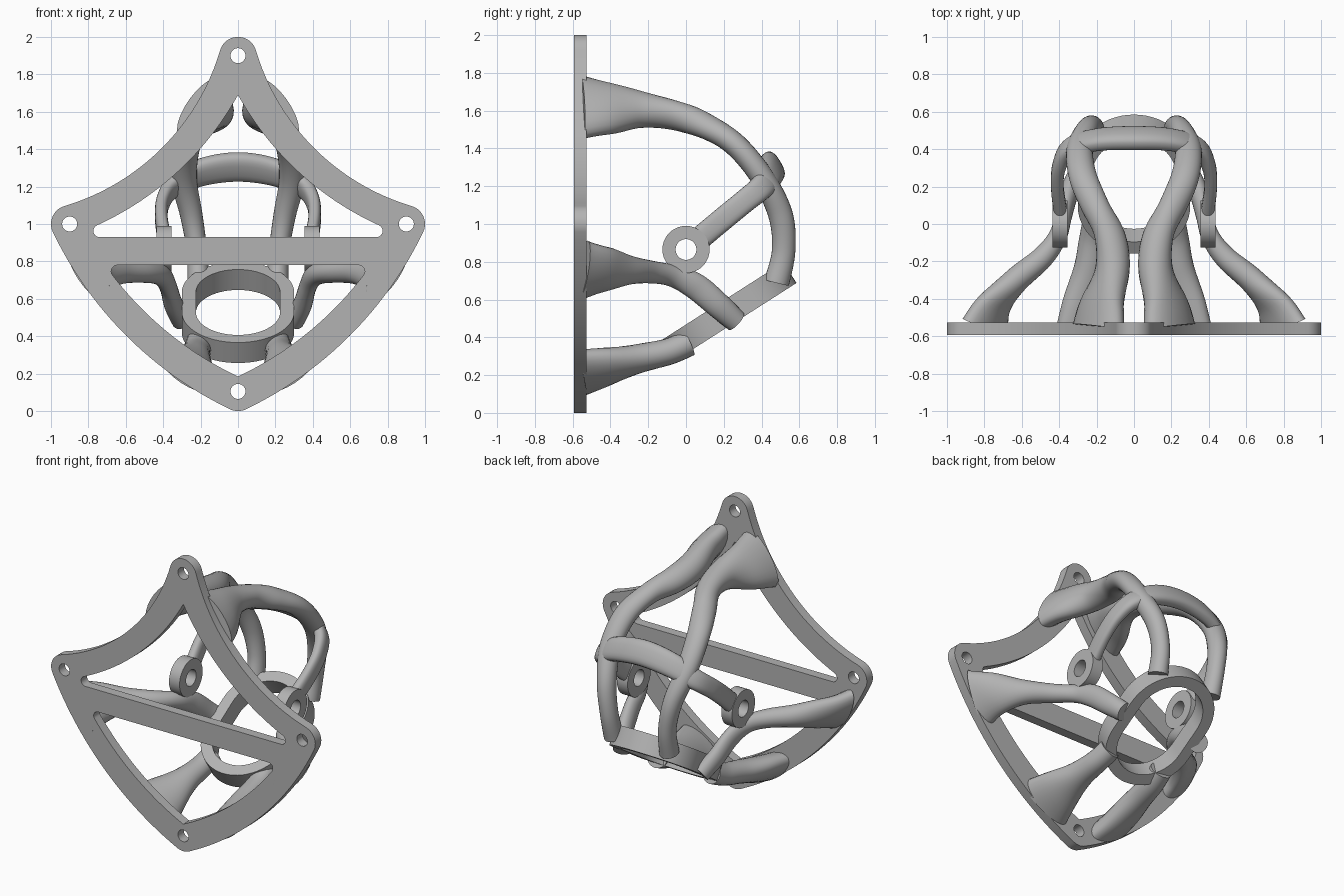
import bpy, bmesh, math
from mathutils import Vector

cube = bpy.data.objects.get("Cube")
if cube:
    bpy.data.objects.remove(cube)

grey = bpy.data.materials.new("plain_grey")
grey.use_nodes = True
GREY = (0.45, 0.45, 0.45, 1)
grey.diffuse_color = GREY
grey.node_tree.nodes["Principled BSDF"].inputs["Base Color"].default_value = GREY


def finish(obj, angle=35):
    """Colour the part and smooth it, keeping hard edges."""
    obj.data.materials.clear()
    obj.data.materials.append(grey)
    bpy.ops.object.select_all(action='DESELECT')
    obj.select_set(True)
    bpy.context.view_layer.objects.active = obj
    bpy.ops.object.shade_smooth_by_angle(angle=math.radians(angle))


def lobe(cx, cy, r, a0, a1, n=10):
    """Points on a circle between two angles in degrees."""
    angles = [math.radians(a0 + (a1 - a0) * i / n) for i in range(n + 1)]
    return [(cx + r * math.cos(a), cy + r * math.sin(a)) for a in angles]


def circle(cx, cy, r, n=40):
    return lobe(cx, cy, r, 0, 360, n)[:-1]


def arc(p, m, q, n=24):
    """Points strictly between p and q on the circle through p, m and q."""
    (ax, ay), (bx, by), (cx, cy) = p, m, q
    d = 2 * (ax * (by - cy) + bx * (cy - ay) + cx * (ay - by))
    sa, sb, sc = ax * ax + ay * ay, bx * bx + by * by, cx * cx + cy * cy
    ux = (sa * (by - cy) + sb * (cy - ay) + sc * (ay - by)) / d
    uy = (sa * (cx - bx) + sb * (ax - cx) + sc * (bx - ax)) / d
    a0 = math.atan2(ay - uy, ax - ux)
    sweep_angle = math.remainder(math.atan2(cy - uy, cx - ux) - a0, math.tau)
    r = math.hypot(ax - ux, ay - uy)
    steps = [a0 + sweep_angle * i / n for i in range(1, n)]
    return [(ux + r * math.cos(a), uy + r * math.sin(a)) for a in steps]


def mirrored(half):
    """Close a right-hand half outline with its left-hand twin."""
    return half + [(-x, y) for x, y in reversed(half) if abs(x) > 1e-4]


def slab(name, loops, depth, location, rotation):
    """Extrude a flat outline with holes."""
    curve = bpy.data.curves.new(name, 'CURVE')
    curve.dimensions = '2D'
    curve.fill_mode = 'BOTH'
    curve.extrude = depth / 2
    for pts in loops:
        spline = curve.splines.new('POLY')
        spline.points.add(len(pts) - 1)
        for point, (x, y) in zip(spline.points, pts):
            point.co = (x, y, 0, 1)
        spline.use_cyclic_u = True
    obj = bpy.data.objects.new(name, curve)
    bpy.context.collection.objects.link(obj)
    obj.location = location
    obj.rotation_euler = rotation
    bpy.ops.object.select_all(action='DESELECT')
    obj.select_set(True)
    bpy.context.view_layer.objects.active = obj
    bpy.ops.object.convert(target='MESH')
    obj = bpy.context.view_layer.objects.active
    bm = bmesh.new()
    bm.from_mesh(obj.data)
    bmesh.ops.remove_doubles(bm, verts=bm.verts, dist=1e-5)
    bmesh.ops.recalc_face_normals(bm, faces=bm.faces)
    bm.to_mesh(obj.data)
    bm.free()
    finish(obj)


def spline(a, b, c, d, t):
    return 0.5 * (2 * b + (c - a) * t + (2 * a - 5 * b + 4 * c - d) * t ** 2
                  + (3 * b - a - 3 * c + d) * t ** 3)


def strut(name, keys, mirror=True, power=1.0, sides=24, steps=8):
    """Sweep an oval along keys of (position, long axis, half length, half width)."""
    rows = [(Vector(p), Vector(a).normalized(), Vector((l, w, 0))) for p, a, l, w in keys]
    rows = [rows[0]] + rows + [rows[-1]]
    path = []
    for i in range(1, len(rows) - 2):
        for s in range(steps + (i == len(rows) - 3)):
            path.append([spline(*[rows[i + k][c] for k in (-1, 0, 1, 2)], s / steps)
                         for c in range(3)])
    bm = bmesh.new()
    rings = []
    for i, (pos, axis, size) in enumerate(path):
        tangent = path[min(i + 1, len(path) - 1)][0] - path[max(i - 1, 0)][0]
        tangent.normalize()
        u = (axis - tangent * axis.dot(tangent)).normalized()
        v = tangent.cross(u)
        ring = []
        for k in range(sides):
            c, s = math.cos(math.tau * k / sides), math.sin(math.tau * k / sides)
            c, s = [math.copysign(abs(e) ** power, e) for e in (c, s)]
            ring.append(bm.verts.new(pos + u * size.x * c + v * size.y * s))
        rings.append(ring)
    for a, b in zip(rings, rings[1:]):
        for k in range(sides):
            j = (k + 1) % sides
            bm.faces.new((a[k], a[j], b[j], b[k]))
    bm.faces.new(rings[0])
    bm.faces.new(rings[-1])
    bmesh.ops.recalc_face_normals(bm, faces=bm.faces)
    mesh = bpy.data.meshes.new(name)
    bm.to_mesh(mesh)
    bm.free()
    obj = bpy.data.objects.new(name, mesh)
    bpy.context.collection.objects.link(obj)
    if mirror:
        obj.modifiers.new("Mirror", 'MIRROR').use_mirror_merge = False
    finish(obj, 50)


# Kite-shaped mounting plate with two windows and four bolt holes
top, side, tip = lobe(0, 1.9, .1, 90, 15), lobe(.9, 1, .1, 72, -25), lobe(0, .1, .1, -64, -90, 5)
outline = (top + arc(top[-1], (.408, 1.405), side[0]) + side
           + arc(side[-1], (.595, .40), tip[0]) + tip)
corner = lobe(.74, .963, .033, 65, -90)
upper = [(0, 1.69)] + arc((0, 1.69), (.3, 1.3), corner[0]) + corner
corner = lobe(.645, .747, .033, 90, -38)
lower = corner + arc(corner[-1], (.455, .49), (0, .185)) + [(0, .185)]
bolts = [circle(x, z, .04) for x, z in ((0, 1.9), (.9, 1), (-.9, 1), (0, .105))]
slab("mounting_plate", [mirrored(outline), mirrored(upper), mirrored(lower)] + bolts,
     .065, (0, -.56, 0), (math.pi / 2, 0, 0))


# Tilted oblong ring at the bottom
def oblong(r):
    return lobe(0, .1, r, 0, 180, 28) + lobe(0, -.1, r, 180, 360, 28)


slab("tilted_ring", [oblong(.3), oblong(.225)], .13,
     (0, .213, .527), (math.radians(32.6), 0, 0))

# Pivot eyes on both sides
for name, x in (("left_pivot_eye", .395), ("right_pivot_eye", -.395)):
    slab(name, [circle(0, 0, .125), circle(0, 0, .055)], .08,
         (x, 0, .865), (0, math.pi / 2, 0))

# Long upper legs sweeping from the plate over to the ring
X = (1, 0, 0)
strut("upper_legs", [
    ((.19, -.55, 1.62), (.6, 0, -.8), .2, .085),
    ((.17, -.43, 1.615), (.6, 0, -.8), .165, .085),
    ((.115, -.24, 1.605), (.45, 0, -.9), .1, .09),
    ((.13, -.06, 1.575), (.6, 0, -.8), .075, .085),
    ((.21, .1, 1.52), (.9, 0, -.4), .075, .067),
    ((.275, .26, 1.42), X, .075, .062),
    ((.29, .405, 1.245), X, .07, .062),
    ((.25, .5, 1.05), X, .06, .065),
    ((.22, .517, .86), X, .055, .062),
    ((.21, .48, .69), X, .06, .067)])

# Side arms running under the pivot eyes to the flanks of the ring
strut("side_arms", [
    ((.8, -.55, .75), (.6, 0, .8), .19, .075),
    ((.745, -.43, .755), (.6, 0, .8), .135, .07),
    ((.63, -.3, .755), (.4, 0, .9), .078, .068),
    ((.49, -.18, .745), (.2, 0, 1), .06, .06),
    ((.41, -.07, .725), (0, .2, 1), .058, .05),
    ((.375, .05, .67), (0, .6, .8), .07, .045),
    ((.345, .17, .57), (0, .6, .7), .068, .05),
    ((.3, .265, .485), (0, .6, .7), .06, .055)])

# Short lower legs
strut("lower_legs", [
    ((.26, -.55, .215), (.8, 0, .55), .185, .08),
    ((.255, -.42, .245), (.8, 0, .5), .145, .08),
    ((.235, -.24, .29), (.9, 0, .3), .09, .075),
    ((.22, -.09, .325), X, .075, .07),
    ((.205, .015, .37), X, .07, .07)])

# Hoop joining the pivot eyes across the upper legs
half_hoop = [
    ((.395, .08, .93), (0, -.63, .77), .062, .036),
    ((.41, .2, 1.03), (0, -.63, .77), .062, .034),
    ((.4, .31, 1.12), (0, -.63, .77), .062, .036),
    ((.345, .405, 1.2), (0, -.6, .8), .066, .04),
    ((.2, .45, 1.275), (0, -.5, .86), .078, .045),
    ((0, .46, 1.305), (0, -.5, .86), .083, .047)]
other_half = [((-p[0], p[1], p[2]), a, l, w) for p, a, l, w in reversed(half_hoop[:-1])]
strut("cross_hoop", half_hoop + other_half, mirror=False, power=.75)
